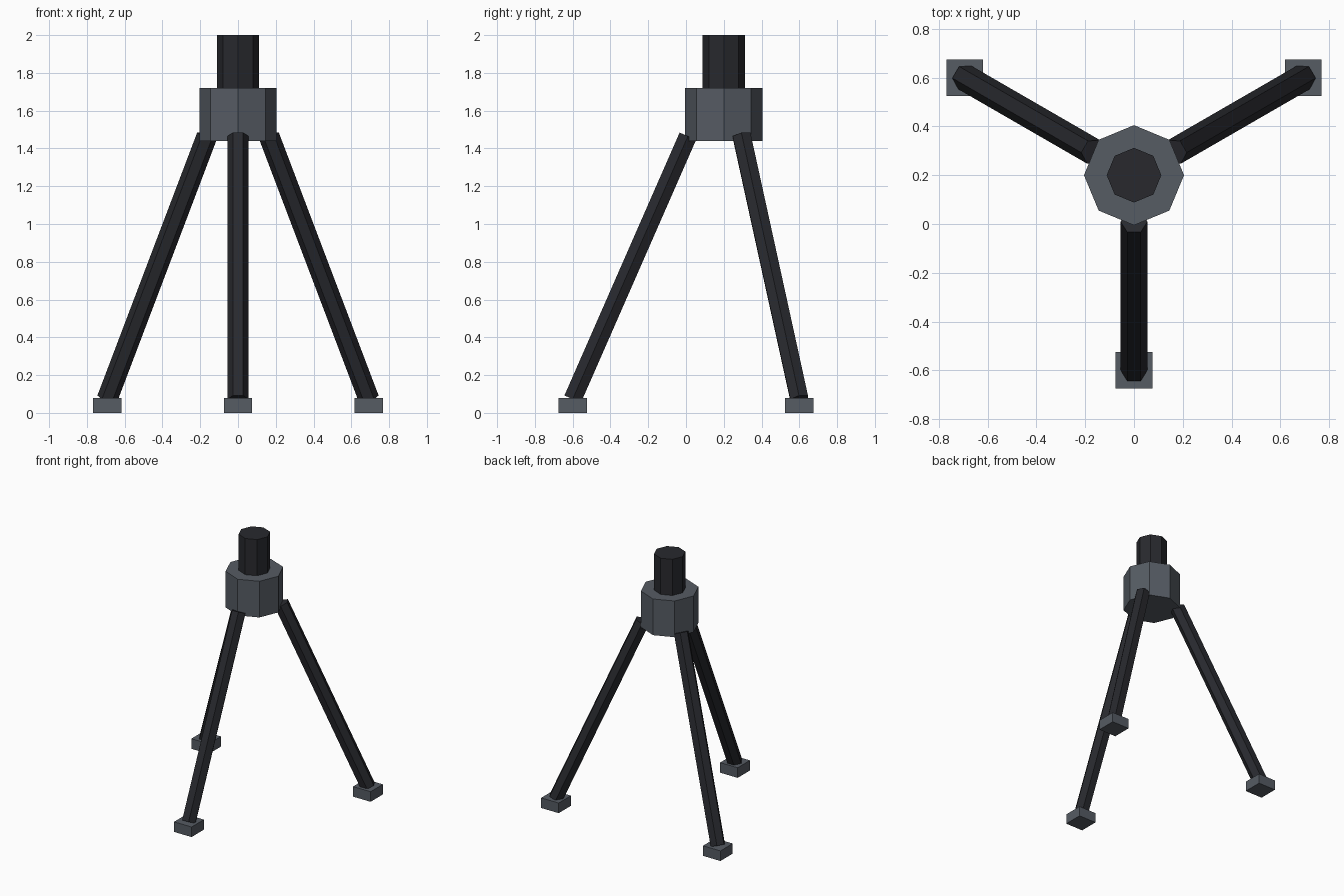
import bpy, bmesh, math
from mathutils import Vector

if "Cube" in bpy.data.objects:
    bpy.data.objects.remove(bpy.data.objects["Cube"])

CENTRE = Vector((0, 0.2, 0))   # tripod axis
FOOT_SPREAD, TOP_SPREAD = 0.8, 0.19


def material(name, rgb):
    m = bpy.data.materials.new(name)
    m.diffuse_color = (*rgb, 1)
    m.use_nodes = True
    m.node_tree.nodes["Principled BSDF"].inputs["Base Color"].default_value = m.diffuse_color
    return m


slate = material("slate_grey", (0.092, 0.106, 0.126))
black = material("soft_black", (0.021, 0.022, 0.027))


def finish(name, bm, mat):
    bmesh.ops.recalc_face_normals(bm, faces=bm.faces)
    mesh = bpy.data.meshes.new(name)
    bm.to_mesh(mesh)
    bm.free()
    mesh.materials.append(mat)
    obj = bpy.data.objects.new(name, mesh)
    bpy.context.collection.objects.link(obj)
    return obj


def prism(name, start, end, side, radius, count, mat):
    """Flat-sided rod from start to end, first corner pointing along side."""
    up = (end - start).normalized().cross(side)
    bm = bmesh.new()
    rings = []
    for p in (start, end):
        angles = [math.tau * i / count for i in range(count)]
        rings.append([bm.verts.new(p + radius * (math.cos(a) * side + math.sin(a) * up))
                      for a in angles])
        bm.faces.new(rings[-1])
    a, b = rings
    for i in range(count):
        j = (i + 1) % count
        bm.faces.new((a[i], a[j], b[j], b[i]))
    return finish(name, bm, mat)


def box(name, centre, size, mat):
    bm = bmesh.new()
    bmesh.ops.create_cube(bm, size=1)
    bmesh.ops.scale(bm, vec=size, verts=bm.verts)
    bmesh.ops.translate(bm, vec=centre, verts=bm.verts)
    return finish(name, bm, mat)


def at(z, offset=Vector((0, 0, 0))):
    return CENTRE + offset + Vector((0, 0, z))


# Central hub and mounting post
X = Vector((1, 0, 0))
prism("hub", at(1.44), at(1.72), X, 0.205, 8, slate)
prism("mounting_post", at(1.70), at(2.0), X, 0.112, 8, black)

# Three splayed legs, each on a square foot
for label, degrees in (("front", -90), ("back_right", 30), ("back_left", 150)):
    a = math.radians(degrees)
    out = Vector((math.cos(a), math.sin(a), 0))
    side = Vector((-math.sin(a), math.cos(a), 0))
    prism(label + "_leg", at(0.073, out * FOOT_SPREAD), at(1.465, out * TOP_SPREAD),
          side, 0.055, 6, black)
    box(label + "_foot", at(0.039, out * FOOT_SPREAD), (0.15, 0.15, 0.078), slate)
